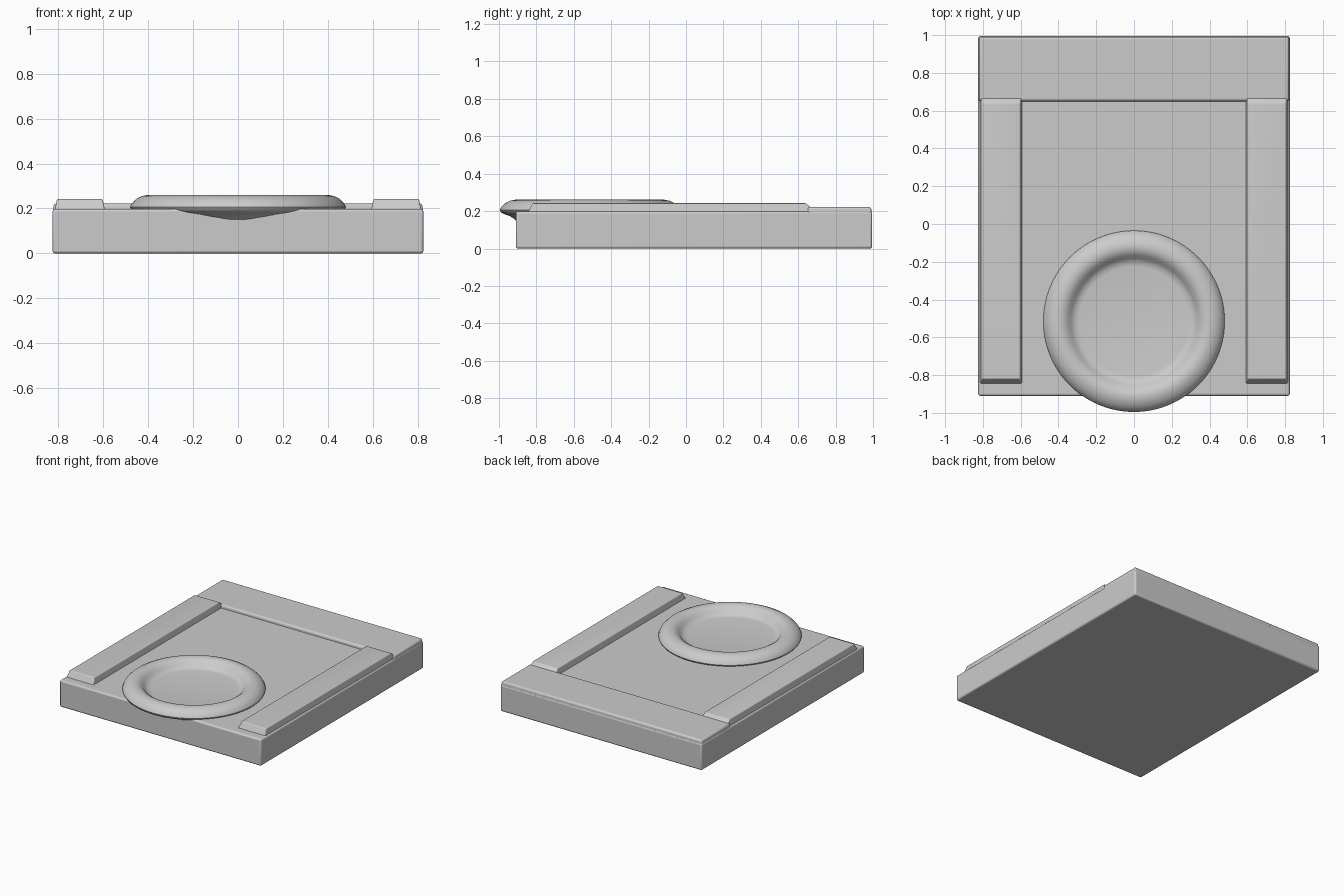
import bpy, bmesh, math
from mathutils import Vector

if "Cube" in bpy.data.objects:
    bpy.data.objects.remove(bpy.data.objects["Cube"])

def finish(name, bm, bevel=0.0):
    bmesh.ops.recalc_face_normals(bm, faces=bm.faces)
    me = bpy.data.meshes.new(name)
    bm.to_mesh(me)
    bm.free()
    ob = bpy.data.objects.new(name, me)
    bpy.context.collection.objects.link(ob)
    if bevel:
        m = ob.modifiers.new("soft_edges", 'BEVEL')
        m.width = bevel
        m.segments = 3
    bpy.ops.object.select_all(action='DESELECT')
    ob.select_set(True)
    bpy.context.view_layer.objects.active = ob
    bpy.ops.object.shade_smooth_by_angle(angle=math.radians(40))
    return ob

def tapered_box(name, bottom, top, z0, z1, bevel=0.0):
    """bottom and top are (x0, x1, y0, y1) rectangles."""
    bm = bmesh.new()
    rings = []
    for (x0, x1, y0, y1), z in ((bottom, z0), (top, z1)):
        rings.append([bm.verts.new((x, y, z)) for x, y in
                      ((x0, y0), (x1, y0), (x1, y1), (x0, y1))])
    lo, hi = rings
    bm.faces.new(lo[::-1])
    bm.faces.new(hi)
    for i in range(4):
        j = (i + 1) % 4
        bm.faces.new((lo[i], lo[j], hi[j], hi[i]))
    return finish(name, bm, bevel)

# Main slab
slab = (-0.825, 0.825, -0.91, 0.995)
tapered_box("base_slab", slab, slab, 0.0, 0.198, 0.012)

# Slightly raised strip along the back
tapered_box("back_strip", (-0.825, 0.825, 0.645, 0.995),
            (-0.82, 0.82, 0.652, 0.99), 0.15, 0.222, 0.012)

# Side rails with sloped ends, mirrored across x
rail = tapered_box("side_rails", (0.59, 0.817, -0.85, 0.71),
                   (0.603, 0.805, -0.82, 0.64), 0.185, 0.242, 0.005)
mirror = rail.modifiers.new("other_side", 'MIRROR')

# Round ring overhanging the front edge, lathed with its recessed centre
profile = [(0.0, 0.203), (0.29, 0.203), (0.315, 0.207), (0.333, 0.222),
           (0.35, 0.242), (0.372, 0.256), (0.397, 0.261), (0.425, 0.256),
           (0.452, 0.243), (0.472, 0.224), (0.48, 0.207), (0.474, 0.193),
           (0.455, 0.183), (0.43, 0.175), (0.405, 0.16), (0.39, 0.145),
           (0.0, 0.145)]
bm = bmesh.new()
pts = [bm.verts.new((r, -0.515, z)) for r, z in profile]
edges = [bm.edges.new(pair) for pair in zip(pts, pts[1:])]
bmesh.ops.spin(bm, geom=pts + edges, cent=Vector((0, -0.515, 0)),
               axis=Vector((0, 0, 1)), angle=math.tau, steps=96,
               use_merge=False)
bmesh.ops.remove_doubles(bm, verts=bm.verts, dist=0.0005)
finish("round_ring", bm)
